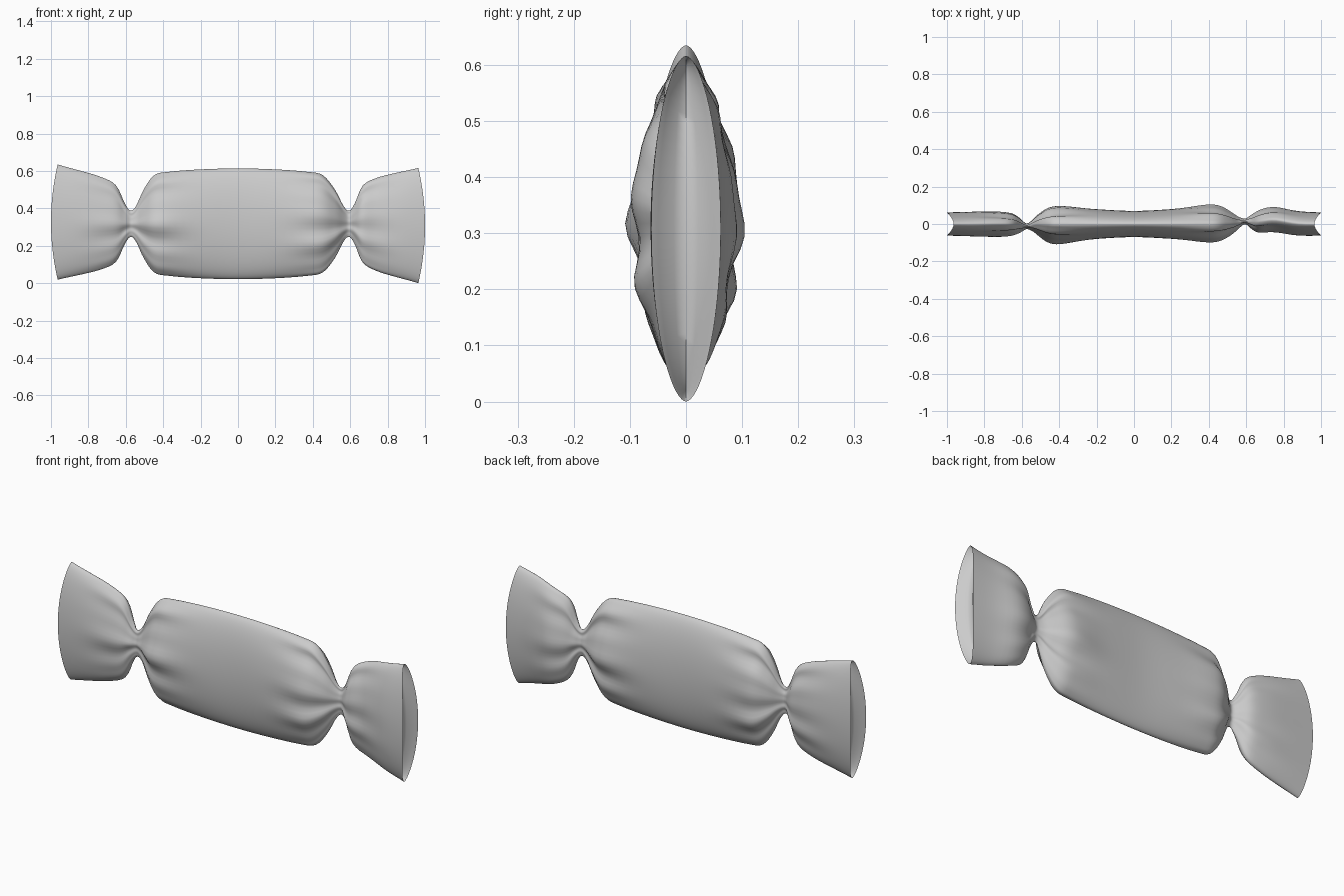
import bpy, bmesh
from math import sin, cos, pi, exp

if "Cube" in bpy.data.objects:
    bpy.data.objects.remove(bpy.data.objects["Cube"])

# half profile from the middle outwards: distance, half height, half thickness
PROFILE = [
    (0, .296, .070), (.20, .291, .079), (.37, .278, .091), (.45, .260, .084),
    (.51, .185, .054), (.555, .095, .024), (.585, .070, .013), (.615, .110, .030),
    (.66, .205, .053), (.735, .247, .062), (.85, .279, .065), (1, .308, .062),
]
SIDES, STEPS = 72, 4


def catmull(p, q, r, s, t):
    return [.5 * (2*b + (c-a)*t + (2*a-5*b+4*c-d)*t*t + (3*b-a-3*c+d)*t**3)
            for a, b, c, d in zip(p, q, r, s)]


def bump(d, centre, width):
    return exp(-((d - centre) / width)**2)


def ring(bm, station, flat=1.0, sink=0.0):
    """One lens shaped cross-section with radiating folds."""
    x, half, thick = station
    side, d = (1 if x > 0 else -1), abs(x)
    fold_size = min(.25 * thick, .017*bump(d, .45, .14) + .008*bump(d, .70, .12))
    bow = .036 * max(0, (d - .8) / .2)**2
    tail = max(0, d - .6) / .4
    mid_z = .3175 - side * .0095 * tail
    mid_y = side * .011 * bump(d, .585, .04) + (.012 + side*.010) * bump(d, .74, .1)
    x += .010 * bump(d, .585, .12)
    verts = []
    for i in range(SIDES):
        a = 2 * pi * i / SIDES
        c, s = cos(a), sin(a)
        fold = .55*sin(7*a + 1.1*side) + .35*sin(12*a + 2 + side) + .35*cos(4*a)
        y = c * abs(c)**.15 * thick + fold_size * fold * c
        z = mid_z + s * half * (1 - (1-flat)*.06)
        verts.append(bm.verts.new((x - side*(bow*s*s + sink), mid_y + y*flat, z)))
    return verts


# full set of stations: left half mirrored from the right
stations = [(-x, h, t) for x, h, t in PROFILE[:0:-1]] + PROFILE
n = len(stations)
groove = [(.8, .010), (.35, .038), (0, .045)]

bm = bmesh.new()
# recessed left end, tube, recessed right end
rings = [ring(bm, stations[0], *g) for g in reversed(groove)]
for i in range(n - 1):
    quad = [stations[min(max(i + k, 0), n - 1)] for k in (-1, 0, 1, 2)]
    rings += [ring(bm, catmull(*quad, k / STEPS)) for k in range(STEPS)]
rings.append(ring(bm, stations[-1]))
rings += [ring(bm, stations[-1], *g) for g in groove]

for r0, r1 in zip(rings, rings[1:]):
    for i in range(SIDES):
        j = (i + 1) % SIDES
        bm.faces.new((r0[i], r0[j], r1[j], r1[i]))

# close the groove at each end
bmesh.ops.remove_doubles(bm, verts=rings[0] + rings[-1], dist=1e-5)
bmesh.ops.recalc_face_normals(bm, faces=bm.faces[:])
mesh = bpy.data.meshes.new("candy_wrapper")
bm.to_mesh(mesh)
bm.free()
wrapper = bpy.data.objects.new("candy_wrapper", mesh)
bpy.context.collection.objects.link(wrapper)
bpy.context.view_layer.objects.active = wrapper
wrapper.select_set(True)
bpy.ops.object.shade_smooth_by_angle(angle=0.9)
